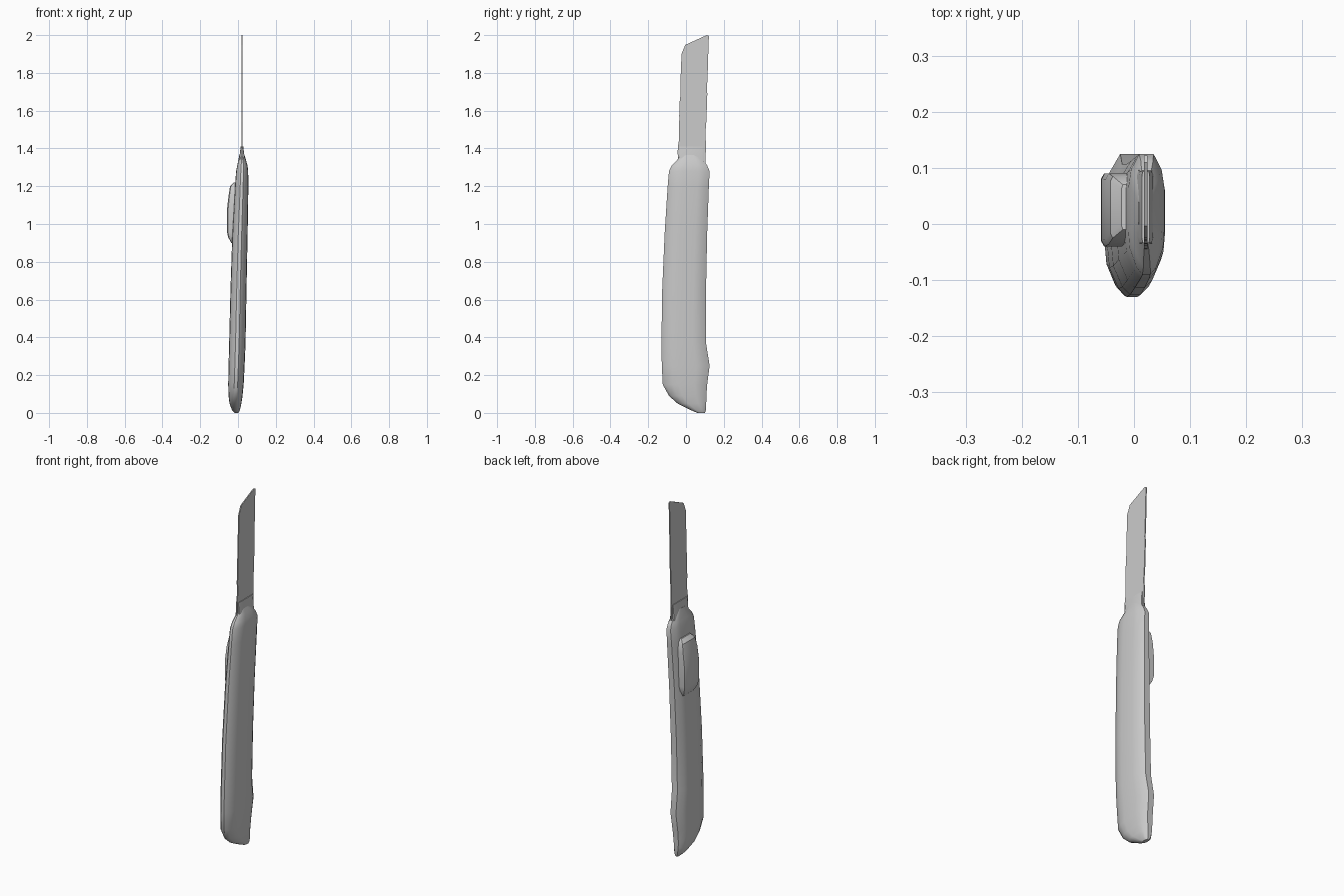
import bpy
import bmesh
import math
import random

random.seed(4)
if "Cube" in bpy.data.objects:
    bpy.data.objects.remove(bpy.data.objects["Cube"])

GREY = (0.6, 0.6, 0.6, 1)
grey = bpy.data.materials.new("plain_grey")
grey.use_nodes = True
grey.diffuse_color = GREY
grey.node_tree.nodes["Principled BSDF"].inputs["Base Color"].default_value = GREY


def finish(name, bm, angle=35):
    """Turn a bmesh into a smooth-shaded object."""
    bmesh.ops.recalc_face_normals(bm, faces=bm.faces[:])
    mesh = bpy.data.meshes.new(name)
    bm.to_mesh(mesh)
    bm.free()
    mesh.materials.append(grey)
    obj = bpy.data.objects.new(name, mesh)
    bpy.context.collection.objects.link(obj)
    bpy.ops.object.select_all(action="DESELECT")
    obj.select_set(True)
    bpy.context.view_layer.objects.active = obj
    bpy.ops.object.shade_smooth_by_angle(angle=math.radians(angle))
    return obj


def loft(name, rings, section):
    """Skin horizontal rings (z, x0, x1, y0, y1) that share one section."""
    bm = bmesh.new()
    loops = []
    for z, x0, x1, y0, y1 in rings:
        loops.append([bm.verts.new(((x0 + x1) / 2 + u * (x1 - x0) / 2,
                                    y0 + v * (y1 - y0), z)) for u, v in section])
    n = len(section)
    for a, b in zip(loops, loops[1:]):
        for i in range(n):
            j = (i + 1) % n
            bm.faces.new((a[i], a[j], b[j], b[i]))
    bm.faces.new(loops[0])
    bm.faces.new(loops[-1])
    return finish(name, bm)


def mirrored(half):
    """Complete a half section across its middle."""
    return half + [(-u, v) for u, v in reversed(half)]


# Handle: slim rounded grip, leaning slightly, with a slanted butt
grip = mirrored([(0.22, 0), (0.55, 0.06), (0.93, 0.22), (1, 0.36),
                 (1, 0.72), (0.85, 0.87), (0.4, 1)])
loft("handle", [
    (0.0, -0.018, 0.002, 0.06, 0.1),
    (0.015, -0.032, 0.01, 0.025, 0.105),
    (0.05, -0.045, 0.018, -0.045, 0.107),
    (0.09, -0.05, 0.024, -0.09, 0.108),
    (0.15, -0.052, 0.03, -0.123, 0.112),
    (0.25, -0.05, 0.035, -0.128, 0.125),
    (0.37, -0.047, 0.04, -0.13, 0.106),
    (0.65, -0.04, 0.045, -0.126, 0.106),
    (0.95, -0.03, 0.051, -0.113, 0.112),
    (1.2, -0.016, 0.055, -0.097, 0.121),
    (1.28, -0.01, 0.054, -0.09, 0.125),
    (1.31, -0.004, 0.05, -0.075, 0.112),
    (1.34, 0.002, 0.042, -0.045, 0.09),
    (1.37, 0.008, 0.032, -0.025, 0.06),
], grip)

# Blade guide: narrow mouth that the blade slides through
box = mirrored([(0.8, 0), (1, 0.08), (1, 0.92), (0.8, 1)])
loft("blade_guide", [(1.3, 0.003, 0.037, -0.036, 0.097),
                     (1.36, 0.008, 0.034, -0.034, 0.094),
                     (1.41, 0.014, 0.028, -0.034, 0.094)], box)

# Thumb slider on the flat side of the handle
loft("thumb_slider", [
    (0.9, -0.036, -0.01, -0.02, 0.07),
    (0.93, -0.052, -0.01, -0.036, 0.085),
    (0.96, -0.059, -0.005, -0.04, 0.09),
    (1.08, -0.058, 0, -0.04, 0.09),
    (1.15, -0.05, 0, -0.036, 0.09),
    (1.2, -0.042, 0, -0.025, 0.085),
    (1.22, -0.022, 0, -0.01, 0.07),
], box)

# Blade: thin plate with worn long edges and a slanted tip
STEPS = 24
front, back = [], []
for i in range(STEPS + 1):
    t = i / STEPS
    wear = random.uniform(-0.004, 0.004) * (1 - t)
    front.append((-0.044 + 0.02 * t + wear, 1.3 + 0.6 * t))
    back.append((0.1 + 0.02 * t - wear, 1.3 + 0.67 * t))
outline = front + [(-0.004, 1.948), (0.11, 2.0), (0.122, 1.995)] + back[::-1]
bm = bmesh.new()
face = bm.faces.new([bm.verts.new((0.018, y, z)) for y, z in outline])
extruded = bmesh.ops.extrude_face_region(bm, geom=[face])
moved = [g for g in extruded["geom"] if isinstance(g, bmesh.types.BMVert)]
bmesh.ops.translate(bm, verts=moved, vec=(0.006, 0, 0))
finish("blade", bm, 30)
